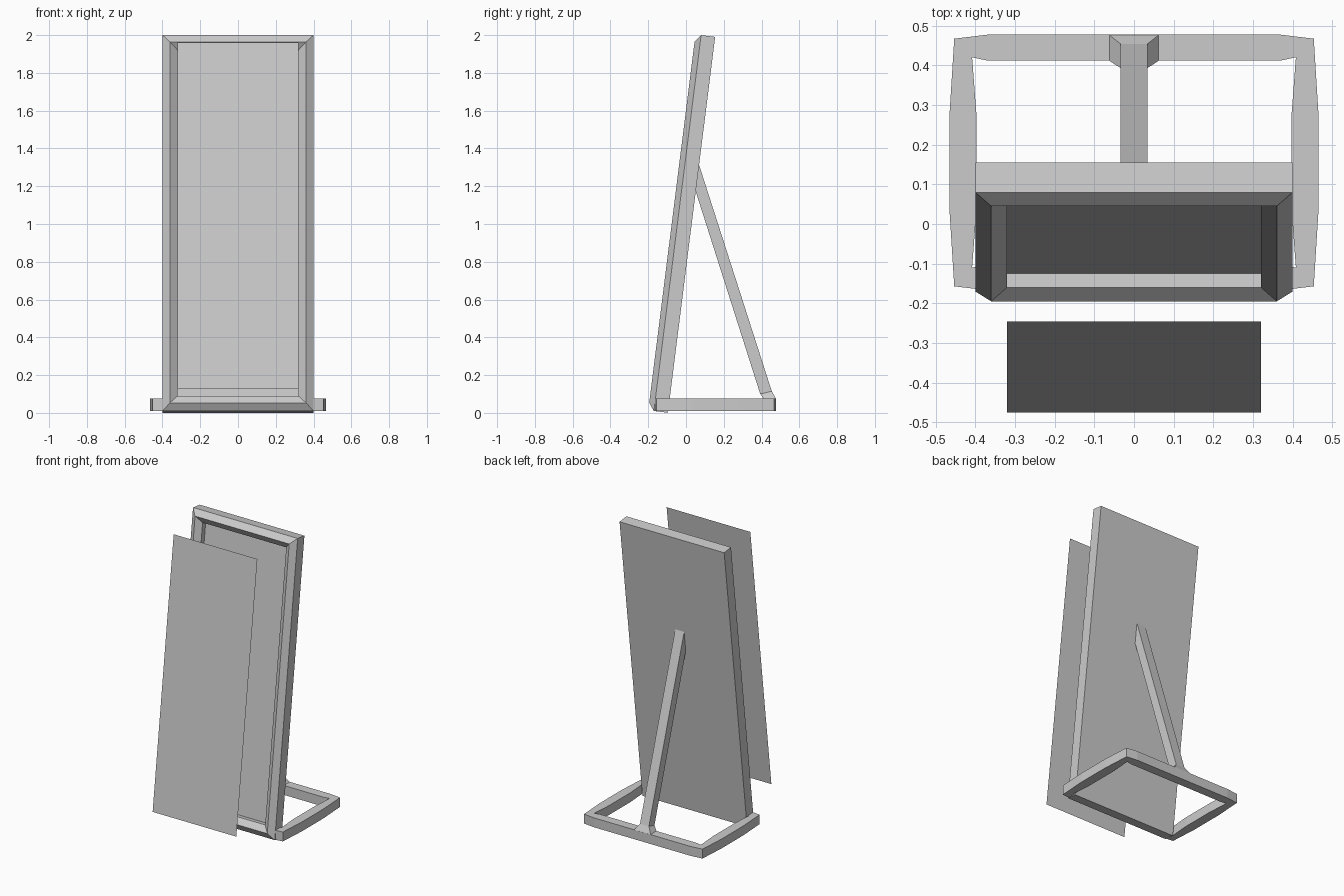
import bpy, bmesh, math
from mathutils import Vector

if "Cube" in bpy.data.objects:
    bpy.data.objects.remove(bpy.data.objects["Cube"])

TILT = math.atan2(0.25, 1.99)
UP = Vector((0, math.sin(TILT), math.cos(TILT)))
BACK = Vector((0, math.cos(TILT), -math.sin(TILT)))
ORIGIN = Vector((0, -0.17, 0.01))
W, H = 0.4, 2.0056   # half width and slanted height of the frame


def loft(name, rings, caps=True, closed=False):
    """Skin a list of equally sized point loops into one flat-faced object."""
    bm = bmesh.new()
    loops = [[bm.verts.new(p) for p in r] for r in rings]
    pairs = list(zip(loops, loops[1:]))
    if closed:
        pairs.append((loops[-1], loops[0]))
    for a, b in pairs:
        for i in range(len(a)):
            j = (i + 1) % len(a)
            bm.faces.new((a[i], a[j], b[j], b[i]))
    if caps:
        bm.faces.new(loops[0])
        if len(loops) > 1:
            bm.faces.new(loops[-1])
    bmesh.ops.recalc_face_normals(bm, faces=bm.faces)
    me = bpy.data.meshes.new(name)
    bm.to_mesh(me)
    bm.free()
    ob = bpy.data.objects.new(name, me)
    bpy.context.collection.objects.link(ob)
    return ob


def tilted_rect(inset, depth):
    """Rectangle in the leaning plane, inset from the outline, pushed back by depth."""
    x = W - inset
    return [ORIGIN + Vector((sx * x, 0, 0)) + UP * u + BACK * depth
            for sx, u in ((-1, inset), (1, inset), (1, H - inset), (-1, H - inset))]


# Leaning frame: solid back, ridged border, recessed panel
loft("frame", [tilted_rect(i, d) for i, d in
               ((0, 0.075), (0, 0), (0.04, -0.03), (0.08, 0), (0.08, 0.035))])

# Thin sheet floating in front of the recess
loft("glass_sheet", [tilted_rect(0.08, -0.318)])

# Floor ring: a quarter outline mirrored in both directions
CY = 0.155


def ring_loop(quarter, z):
    right = quarter + [(x, -y) for x, y in reversed(quarter)]
    full = right + [(-x, y) for x, y in reversed(right)]
    return [(x, CY + y, z) for x, y in full]


outer = [(0.37, 0.322), (0.453, 0.312), (0.465, 0.12)]
inner = [(0.37, 0.257), (0.408, 0.265), (0.397, 0.12)]
loft("base_ring", [ring_loop(outer, 0.01), ring_loop(outer, 0.075),
                   ring_loop(inner, 0.075), ring_loop(inner, 0.01)],
     caps=False, closed=True)


# Rear strut with a flared foot
def strut_section(x, front, back):
    return [(-x, *front), (x, *front), (x, *back), (-x, *back)]


loft("rear_strut", [
    strut_section(0.063, (0.412, 0.074), (0.477, 0.074)),
    strut_section(0.034, (0.393, 0.10), (0.454, 0.115)),
    strut_section(0.034, (0.049, 1.18), (0.067, 1.32))])
